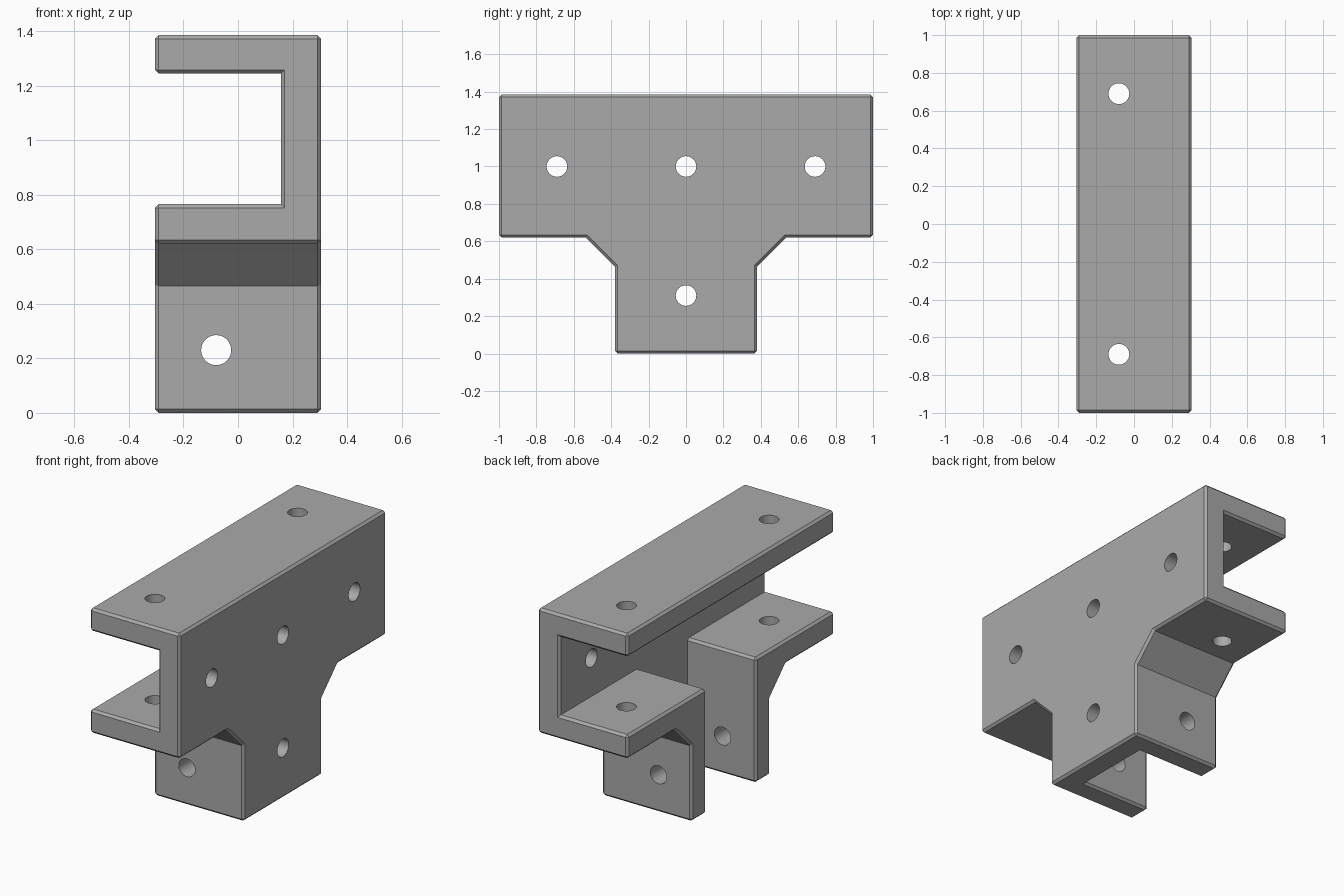
import bpy, bmesh, math
from mathutils import Vector

cube = bpy.data.objects.get("Cube")
if cube:
    bpy.data.objects.remove(cube, do_unlink=True)

HALF_W, HEIGHT, CHAMFER, HOLE_R = 0.305, 1.385, 0.014, 0.055


def add_object(name, bm):
    mesh = bpy.data.meshes.new(name)
    bmesh.ops.recalc_face_normals(bm, faces=bm.faces)
    bm.to_mesh(mesh)
    bm.free()
    ob = bpy.data.objects.new(name, mesh)
    bpy.context.collection.objects.link(ob)
    return ob


def box(name, lo, hi):
    bm = bmesh.new()
    bmesh.ops.create_cube(bm, size=1)
    lo, hi = Vector(lo), Vector(hi)
    for v in bm.verts:
        v.co = (lo + hi) / 2 + v.co * (hi - lo)
    return add_object(name, bm)


def drill(name, centre, axis):
    bm = bmesh.new()
    bmesh.ops.create_cone(bm, cap_ends=True, segments=48, radius1=HOLE_R,
                          radius2=HOLE_R, depth=4 if axis == "Z" else 3)
    turn = Vector((0, 0, 1)).rotation_difference(
        Vector((axis == "X", axis == "Y", axis == "Z")))
    for v in bm.verts:
        v.co = turn @ v.co + Vector(centre)
    return add_object(name, bm)


def cut(ob, cutters):
    for c in cutters:
        mod = ob.modifiers.new("cut", 'BOOLEAN')
        mod.operation, mod.solver, mod.object = 'DIFFERENCE', 'EXACT', c
    dg = bpy.context.evaluated_depsgraph_get()
    mesh = bpy.data.meshes.new_from_object(ob.evaluated_get(dg))
    ob.modifiers.clear()
    ob.data = mesh
    for c in cutters:
        bpy.data.objects.remove(c, do_unlink=True)


# Solid T-shaped block, extruded across its width
half = [(0.38, 0), (0.38, 0.465), (0.535, 0.62), (1, 0.62), (1, HEIGHT)]
outline = half + [(-y, z) for y, z in reversed(half)]
bm = bmesh.new()
face = bm.faces.new([bm.verts.new((-HALF_W, y, z)) for y, z in outline])
grown = bmesh.ops.extrude_face_region(bm, geom=[face])["geom"]
bmesh.ops.translate(bm, vec=(2 * HALF_W, 0, 0),
                    verts=[g for g in grown if isinstance(g, bmesh.types.BMVert)])
bracket = add_object("tee_bracket", bm)

# Long channel and the upright channel that meets it
cut(bracket, [box("long_channel", (-1, -2, 0.765), (0.157, 2, 1.244)),
              box("upright_channel", (-1, -0.24, -1), (0.157, 0.24, 1))])

# Chamfer the outward edges
bm = bmesh.new()
bm.from_mesh(bracket.data)
bmesh.ops.remove_doubles(bm, verts=bm.verts, dist=1e-4)
bmesh.ops.dissolve_limit(bm, angle_limit=0.01, verts=bm.verts, edges=bm.edges)
bm.normal_update()
edges = [e for e in bm.edges if len(e.link_faces) == 2
         and e.calc_face_angle_signed() > math.radians(30)]
bmesh.ops.bevel(bm, geom=edges, offset=CHAMFER, offset_type='OFFSET',
                segments=1, affect='EDGES', clamp_overlap=True)
bm.to_mesh(bracket.data)
bm.free()

# Bolt holes through the back plate, the flanges and the upright walls
holes = [drill("plate_hole", (0, y, 1.0), "X") for y in (-0.69, 0, 0.69)]
holes.append(drill("plate_hole", (0, 0, 0.31), "X"))
holes += [drill("flange_hole", (-0.08, y, 1), "Z") for y in (-0.69, 0.69)]
holes.append(drill("wall_hole", (-0.08, 0, 0.23), "Y"))
cut(bracket, holes)

# Single grey finish
grey = bpy.data.materials.new("plain_grey")
grey.use_nodes = True
colour = (0.4, 0.4, 0.4, 1)
grey.diffuse_color = colour
grey.node_tree.nodes["Principled BSDF"].inputs["Base Color"].default_value = colour
bracket.data.materials.clear()
bracket.data.materials.append(grey)

# Smooth hole walls, crisp edges everywhere else
bpy.context.view_layer.objects.active = bracket
bracket.select_set(True)
bpy.ops.object.shade_smooth_by_angle(angle=math.radians(25))
